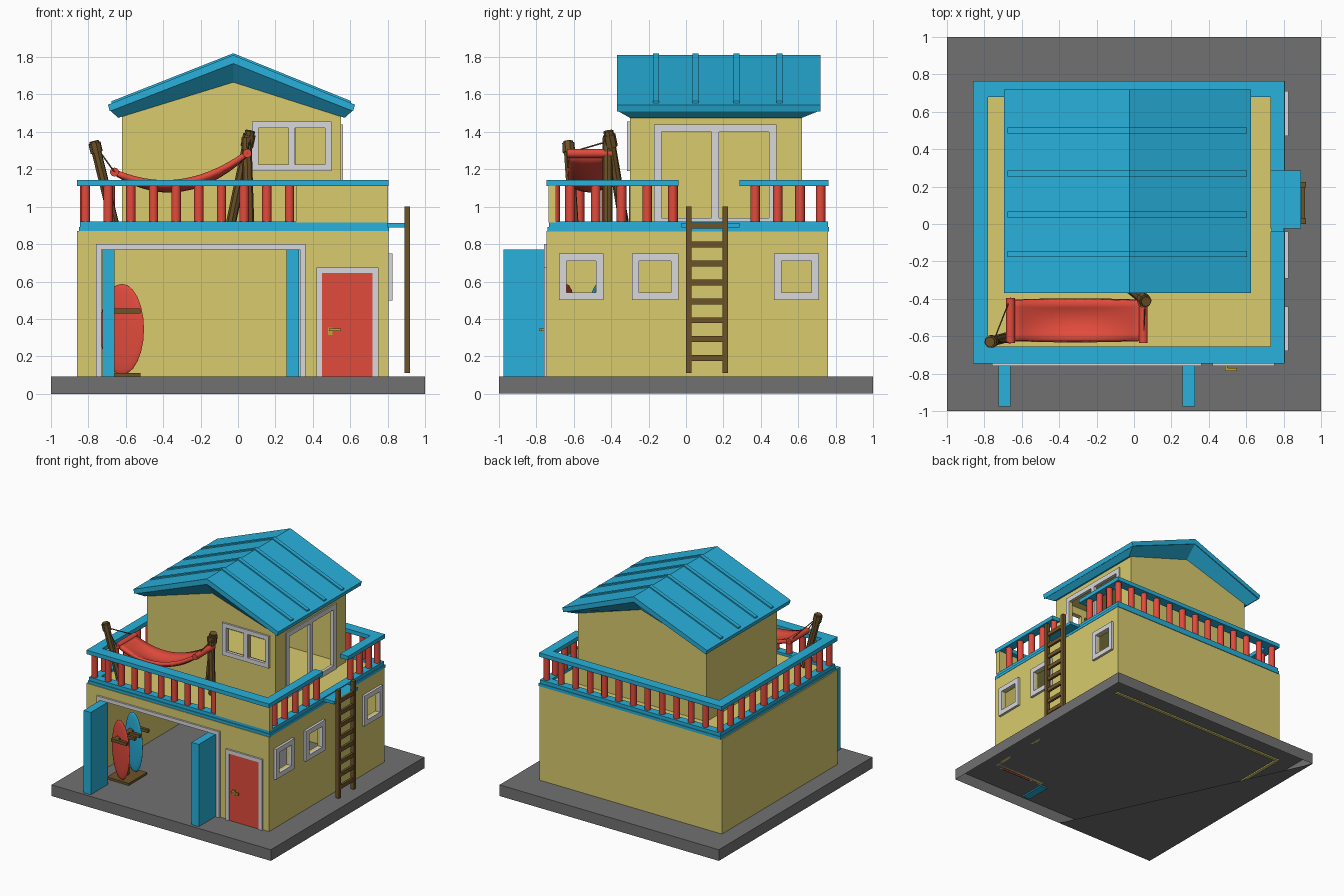
import bpy, bmesh, math
from mathutils import Vector, Matrix

if "Cube" in bpy.data.objects:
    bpy.data.objects.remove(bpy.data.objects["Cube"])


def material(name, r, g, b):
    m = bpy.data.materials.new(name)
    m.use_nodes = True
    m.diffuse_color = (r, g, b, 1)
    m.node_tree.nodes["Principled BSDF"].inputs["Base Color"].default_value = (r, g, b, 1)
    return m


YELLOW = material("sand yellow", 0.69, 0.60, 0.155)
BLUE = material("sea blue", 0.021, 0.44, 0.71)
RED = material("coral red", 0.76, 0.07, 0.045)
WOOD = material("brown wood", 0.155, 0.087, 0.022)
TRIM = material("pale grey trim", 0.69, 0.69, 0.71)
STONE = material("dark grey stone", 0.165, 0.165, 0.165)
BRASS = material("brass", 0.55, 0.35, 0.04)


def finish(name, bm, mat, smooth=False):
    bmesh.ops.recalc_face_normals(bm, faces=bm.faces)
    me = bpy.data.meshes.new(name)
    bm.to_mesh(me)
    bm.free()
    me.materials.append(mat)
    if smooth:
        me.shade_smooth()
        me.set_sharp_from_angle(angle=math.radians(40))
    ob = bpy.data.objects.new(name, me)
    bpy.context.collection.objects.link(ob)
    return ob


def boxes(name, mat, *spans):
    """Boxes given as x0, x1, y0, y1, z0, z1."""
    bm = bmesh.new()
    for x0, x1, y0, y1, z0, z1 in spans:
        m = Matrix.Translation(((x0 + x1) / 2, (y0 + y1) / 2, (z0 + z1) / 2))
        m = m @ Matrix.Diagonal((x1 - x0, y1 - y0, z1 - z0, 1))
        bmesh.ops.create_cube(bm, size=1, matrix=m)
    return finish(name, bm, mat)


def rods(name, mat, radius, *ends, sides=10):
    """Cylinders between pairs of points."""
    bm = bmesh.new()
    for a, b in ends:
        a, b = Vector(a), Vector(b)
        rot = (b - a).to_track_quat('Z', 'Y').to_matrix().to_4x4()
        bmesh.ops.create_cone(bm, cap_ends=True, segments=sides, radius1=radius, radius2=radius,
                              depth=(b - a).length, matrix=Matrix.Translation((a + b) / 2) @ rot)
    return finish(name, bm, mat, True)


def place(side, u, v, pos):
    return (u, pos, v) if side == "front" else (pos, u, v)


def wall(name, side, u0, u1, z0, z1, pos, depth, holes=()):
    """Flat wall with rectangular openings, thickened by depth."""
    us = sorted({u0, u1, *[h[0] for h in holes], *[h[1] for h in holes]})
    vs = sorted({z0, z1, *[h[2] for h in holes], *[h[3] for h in holes]})
    bm = bmesh.new()
    for a, b in zip(us, us[1:]):
        for c, d in zip(vs, vs[1:]):
            if any(h[0] <= a and b <= h[1] and h[2] <= c and d <= h[3] for h in holes):
                continue
            bm.faces.new([bm.verts.new(place(side, u, v, pos))
                          for u, v in ((a, c), (b, c), (b, d), (a, d))])
    bmesh.ops.remove_doubles(bm, verts=bm.verts, dist=0.0001)
    ext = bmesh.ops.extrude_face_region(bm, geom=bm.faces[:], use_keep_orig=True)
    verts = [g for g in ext["geom"] if isinstance(g, bmesh.types.BMVert)]
    bmesh.ops.translate(bm, verts=verts, vec=place(side, 0, 0, depth))
    return finish(name, bm, YELLOW)


def frame(name, side, u0, u1, z0, z1, pos, depth=0.02, w=0.04, sill=True, mullion=False):
    bars = [(u0, u0 + w, z0, z1), (u1 - w, u1, z0, z1), (u0 + w, u1 - w, z1 - w, z1)]
    if sill:
        bars.append((u0 + w, u1 - w, z0, z0 + w))
    if mullion:
        c = (u0 + u1) / 2
        bars.append((c - w / 2, c + w / 2, z0 + w, z1 - w))
    p, q = sorted((pos, pos + depth))
    if side == "front":
        return boxes(name, TRIM, *[(a, b, p, q, c, d) for a, b, c, d in bars])
    return boxes(name, TRIM, *[(p, q, a, b, c, d) for a, b, c, d in bars])


def prism(name, mat, outline, y0, y1):
    """Outline in x and z, extended along y."""
    bm = bmesh.new()
    f = bm.faces.new([bm.verts.new((x, y0, z)) for x, z in outline])
    ext = bmesh.ops.extrude_face_region(bm, geom=[f], use_keep_orig=True)
    bmesh.ops.translate(bm, verts=[g for g in ext["geom"] if isinstance(g, bmesh.types.BMVert)],
                        vec=(0, y1 - y0, 0))
    return finish(name, bm, mat)


def spread(a, b, n):
    return [a + (b - a) * i / (n - 1) for i in range(n)]


# Ground slab: a hollow tray, closed below only across one corner
G, SINK = 0.092, 0.082
bm = bmesh.new()
bmesh.ops.create_cube(bm, size=1, matrix=Matrix.Translation((0, 0, G / 2)) @ Matrix.Diagonal((2, 2, G, 1)))
bm.normal_update()
bmesh.ops.delete(bm, geom=[f for f in bm.faces if f.normal.z < -0.5], context='FACES_ONLY')
finish("ground_slab", bm, STONE)
bm = bmesh.new()
bm.faces.new([bm.verts.new(p) for p in ((-1, -1, 0), (-1, 1, 0), (-0.07, -1, 0))])
finish("ground_slab_underside", bm, STONE)

# Lower storey
L, R, F, B, T = -0.86, 0.805, -0.745, 0.76, 0.025
windows = [(-0.68, -0.44), (-0.29, -0.04), (0.47, 0.71)]
wall("lower_front_wall", "front", L, R, G, 0.87, F, T, [(-0.73, 0.33, G, 0.77)])
wall("lower_back_wall", "front", L, R, SINK, 0.87, B, -T)
wall("lower_left_wall", "side", F, B, SINK, 0.87, L, T)
wall("lower_right_wall", "side", F, B, G, 0.87, R, -T,
     [(a + 0.04, b - 0.04, 0.54, 0.71) for a, b in windows])
for i, (a, b) in enumerate(windows):
    frame(f"lower_window_frame_{i + 1}", "side", a, b, 0.50, 0.75, R - 0.01, 0.03)

# Garage and front door
frame("garage_frame", "front", -0.76, 0.36, G, 0.80, F, -0.015, 0.03, False)
boxes("garage_doors", BLUE, (-0.725, -0.66, -0.975, -0.75, SINK, 0.77),
      (0.26, 0.325, -0.975, -0.75, SINK, 0.77))
frame("front_door_frame", "front", 0.42, 0.75, G, 0.675, F, -0.015, 0.03, False)
boxes("front_door", RED, (0.45, 0.72, F - 0.008, F, SINK, 0.645))
boxes("front_door_handle", BRASS, (0.48, 0.505, F - 0.014, F, 0.315, 0.355),
      (0.485, 0.55, F - 0.04, F - 0.025, 0.335, 0.35), (0.485, 0.5, F - 0.04, F, 0.335, 0.35))

# Terrace floor and stepped edge
boxes("terrace_floor", YELLOW, (L + 0.02, R - 0.02, F + 0.02, B - 0.02, 0.86, 0.90))


def ring(name, x0, x1, y0, y1, z0, z1, w):
    return boxes(name, BLUE, (x0, x1, y0, y0 + w, z0, z1), (x0, x1, y1 - w, y1, z0, z1),
                 (x0, x0 + w, y0 + w, y1 - w, z0, z1), (x1 - w, x1, y0 + w, y1 - w, z0, z1))


ring("terrace_edge_lower", L + 0.01, R + 0.003, F + 0.005, B + 0.005, 0.868, 0.892, 0.07)
ring("terrace_edge_upper", L + 0.015, R - 0.005, F + 0.012, B, 0.892, 0.92, 0.065)

# Railing with a gap at the ladder
boxes("railing_top", BLUE, (L, R, F, F + 0.09, 1.11, 1.143), (L, R, B - 0.08, B + 0.003, 1.11, 1.143),
      (L, L + 0.08, F + 0.09, B - 0.08, 1.11, 1.143),
      (R - 0.075, R, F + 0.09, -0.04, 1.11, 1.143), (R - 0.075, R, 0.285, B - 0.08, 1.11, 1.143))
posts = [(x, F + 0.045) for x in spread(-0.815, 0.275, 10)]
posts += [(x, B - 0.04) for x in spread(-0.815, 0.765, 13)]
posts += [(L + 0.04, y) for y in spread(-0.57, 0.59, 9)]
posts += [(R - 0.04, y) for y in spread(-0.62, -0.07, 5) + spread(0.37, 0.61, 3)]
rods("balusters", RED, 0.026, *[((x, y, 0.915), (x, y, 1.115)) for x, y in posts])
boxes("railing_panel", YELLOW, (0.31, R - 0.003, F + 0.01, F + 0.05, 0.915, 1.112))

# Ladder and its landing
boxes("ladder_landing", BLUE, (0.73, 0.893, -0.025, 0.285, 0.888, 0.912))
boxes("ladder", WOOD, (0.89, 0.92, 0.0, 0.03, 0.11, 1.0), (0.89, 0.92, 0.195, 0.225, 0.11, 1.0),
      *[(0.895, 0.915, 0.03, 0.195, z - 0.016, z + 0.016) for z in spread(0.19, 0.90, 8)])

# Upper storey
UL, UR, UF, UB, RX = -0.62, 0.55, -0.30, 0.62, -0.025
wall("upper_front_wall", "front", UL, UR, 0.90, 1.49, UF, T,
     [(0.11, 0.28, 1.22, 1.42), (0.31, 0.47, 1.22, 1.42)])
wall("upper_back_wall", "front", UL, UR, 0.90, 1.49, UB, -T)
wall("upper_left_wall", "side", UF, UB, 0.90, 1.49, UL, T)
wall("upper_right_wall", "side", UF, UB, 0.90, 1.49, UR, -T, [(-0.13, 0.45, 0.90, 1.41)])
prism("gables", YELLOW, [(UL, 1.485), (RX, 1.67), (UR, 1.485)], UF, UB)
frame("upper_window_frame", "front", 0.075, 0.50, 1.19, 1.455, UF + 0.01, -0.025, 0.035, mullion=True)
frame("terrace_door_frame", "side", -0.17, 0.485, 0.90, 1.44, UR - 0.015, 0.025, 0.04, mullion=True)

# Roof sheet, soffit and ribs
RF, RB = -0.37, 0.72
EL, ER = -0.695, 0.625
prism("roof", BLUE, [(EL, 1.545), (RX, 1.81), (ER, 1.545), (ER - 0.01, 1.51),
                     (RX, 1.765), (EL + 0.01, 1.51)], RF, RB)
bm = bmesh.new()
loops = [[bm.verts.new((x, y, z)) for x, z in pts] for y, pts in (
    (RF, ((EL + 0.01, 1.515), (RX, 1.768), (ER - 0.01, 1.515))),
    (UF, ((UL - 0.02, 1.475), (RX, 1.665), (UR + 0.02, 1.475))),
    (UB, ((UL - 0.02, 1.475), (RX, 1.665), (UR + 0.02, 1.475))),
    (RB, ((EL + 0.01, 1.515), (RX, 1.768), (ER - 0.01, 1.515))))]
for p, q in zip(loops, loops[1:]):
    for i in range(2):
        bm.faces.new((p[i], p[i + 1], q[i + 1], q[i]))
first, last = loops[0], loops[-1]
for i in (0, 2):
    bm.faces.new([l[i] for l in loops])
for i in range(2):
    bm.faces.new((first[i], first[i + 1], last[i + 1], last[i]))
finish("roof_soffit", bm, BLUE)
for i, y in enumerate((-0.16, 0.05, 0.27, 0.50)):
    prism(f"roof_rib_{i + 1}", BLUE, [(EL + 0.02, 1.54), (EL + 0.02, 1.564), (RX, 1.82), (ER - 0.02, 1.564),
                                      (ER - 0.02, 1.54), (RX, 1.80)], y - 0.016, y + 0.016)

# Surfboards, turned a little, on a wooden rack
for name, mat, y in (("red_surfboard", RED, -0.64), ("blue_surfboard", BLUE, -0.47)):
    bm = bmesh.new()
    turn = Matrix.Translation((-0.62, y, 0.345)) @ Matrix.Rotation(math.radians(-25), 4, 'Z')
    bmesh.ops.create_uvsphere(bm, u_segments=20, v_segments=12, radius=1,
                              matrix=turn @ Matrix.Diagonal((0.13, 0.018, 0.243, 1)))
    finish(name, bm, mat, True)
boxes("surfboard_rack", WOOD, (-0.72, -0.52, -0.68, -0.44, G, 0.11),
      (-0.65, -0.61, -0.58, -0.54, 0.1, 0.45), (-0.65, -0.61, -0.70, -0.42, 0.43, 0.455),
      *[(-0.66, -0.52, y - 0.012, y + 0.012, 0.43, 0.455) for y in (-0.70, -0.59, -0.53, -0.42)])

# Hammock: posts, cloth, spreader bars, ropes
post_l, post_r = (-0.77, -0.63, 1.35), (0.065, -0.415, 1.405)
rods("hammock_posts", WOOD, 0.027, ((-0.66, -0.60, 0.90), post_l), ((-0.04, -0.33, 0.90), post_r),
     ((0.06, -0.42, 0.90), (0.045, -0.42, 1.37)), sides=8)
rods("hammock_post_bindings", WOOD, 0.034, ((-0.755, -0.626, 1.29), (-0.767, -0.629, 1.34)),
     ((0.047, -0.398, 1.32), (0.061, -0.411, 1.385)), sides=8)
bm = bmesh.new()
cols = []
for s in spread(0, 1, 15):
    x, arc = -0.66 + 0.71 * s, 4 * s * (1 - s)
    mid = 1.185 + 0.10 * s - 0.14 * arc
    cols.append([bm.verts.new((x, -0.515 + 0.11 * t, mid + 0.04 * t * t * arc)) for t in spread(-1, 1, 7)])
for p, q in zip(cols, cols[1:]):
    for i in range(6):
        bm.faces.new((p[i], p[i + 1], q[i + 1], q[i]))
cloth = finish("hammock_cloth", bm, RED, True)
sol = cloth.modifiers.new("thickness", 'SOLIDIFY')
sol.thickness = 0.03
sol.offset = 0
bar_l, bar_r = [[(x, y, z) for y in (-0.635, -0.395)] for x, z in ((-0.66, 1.185), (0.05, 1.285))]
rods("hammock_bars", RED, 0.024, bar_l, bar_r)
rods("hammock_ropes", WOOD, 0.004, *[(p, (-0.75, -0.625, 1.31)) for p in bar_l],
     *[(p, (0.06, -0.415, 1.35)) for p in bar_r], sides=6)
